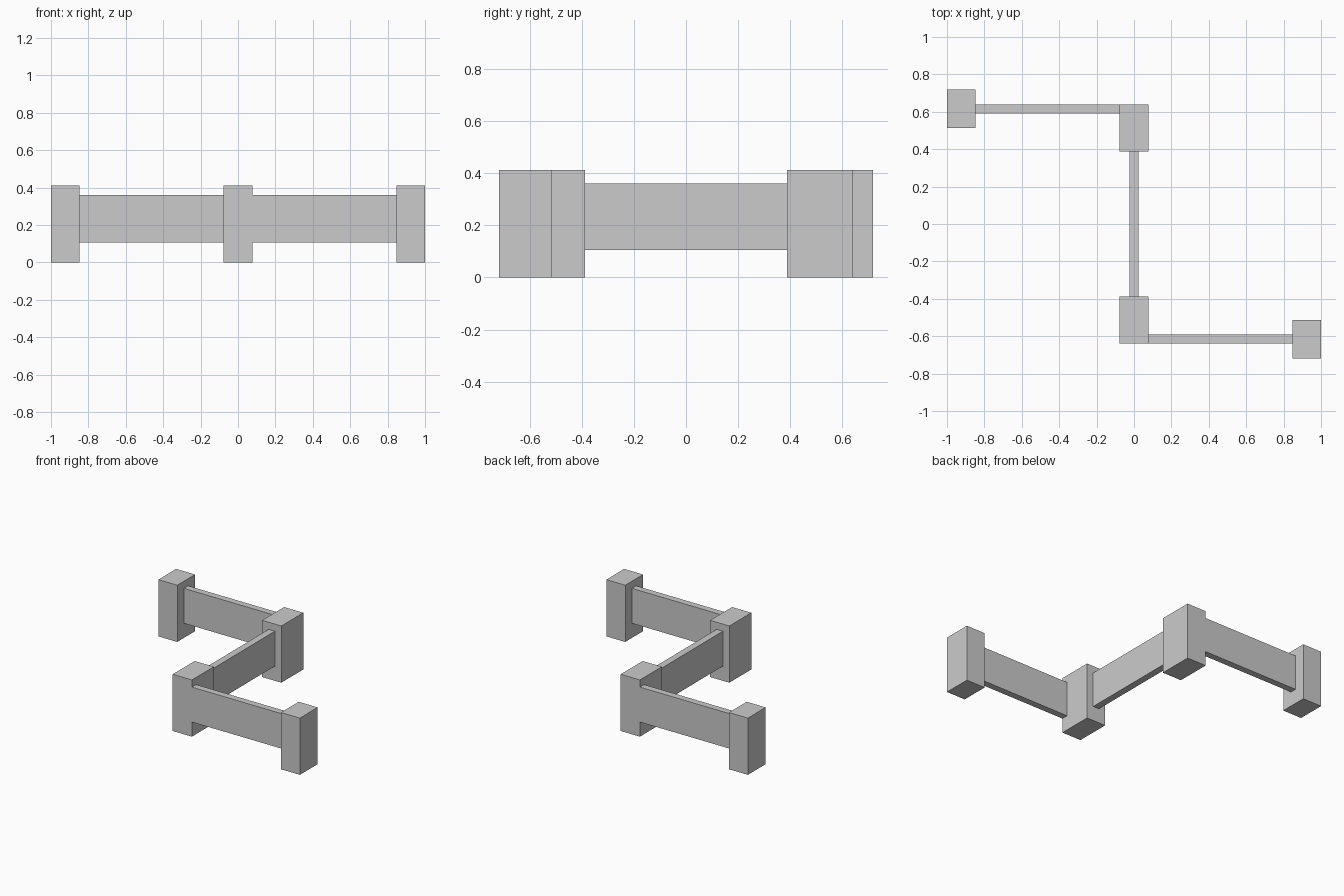
import bpy

if "Cube" in bpy.data.objects:
    bpy.data.objects.remove(bpy.data.objects["Cube"])


def box(name, x0, x1, y0, y1, z0, z1):
    bpy.ops.mesh.primitive_cube_add(
        size=1, location=((x0 + x1) / 2, (y0 + y1) / 2, (z0 + z1) / 2))
    ob = bpy.context.object
    ob.name = name
    ob.scale = (x1 - x0, y1 - y0, z1 - z0)
    bpy.ops.object.transform_apply(location=False, rotation=False, scale=True)
    return ob


POST_TOP = 0.412
RAIL_LOW, RAIL_HIGH = 0.106, 0.36
POST_HALF = 0.077      # half width of the corner posts
END_INNER = 0.848      # inner face of the end posts
CORNER_INNER = 0.387   # inner face of the corner posts
CORNER_OUTER = 0.639

# The barrier is symmetric under a half turn: build each arm for s = 1 and -1
for s, side in ((1, "back"), (-1, "front")):
    def arm_box(name, xa, xb, ya, yb, z0, z1):
        x0, x1 = sorted((s * xa, s * xb))
        y0, y1 = sorted((s * ya, s * yb))
        return box(f"{side}_{name}", x0, x1, y0, y1, z0, z1)

    # Free-standing end post, corner post, and the rail between them
    arm_box("end_post", -1.0, -END_INNER, 0.514, 0.718, 0, POST_TOP)
    arm_box("corner_post", -POST_HALF, POST_HALF,
            CORNER_INNER, CORNER_OUTER, 0, POST_TOP)
    arm_box("rail", -END_INNER, -POST_HALF,
            0.591, CORNER_OUTER, RAIL_LOW, RAIL_HIGH)

# Middle rail joining the corner posts
box("middle_rail", -0.025, 0.025, -CORNER_INNER, CORNER_INNER,
    RAIL_LOW, RAIL_HIGH)
